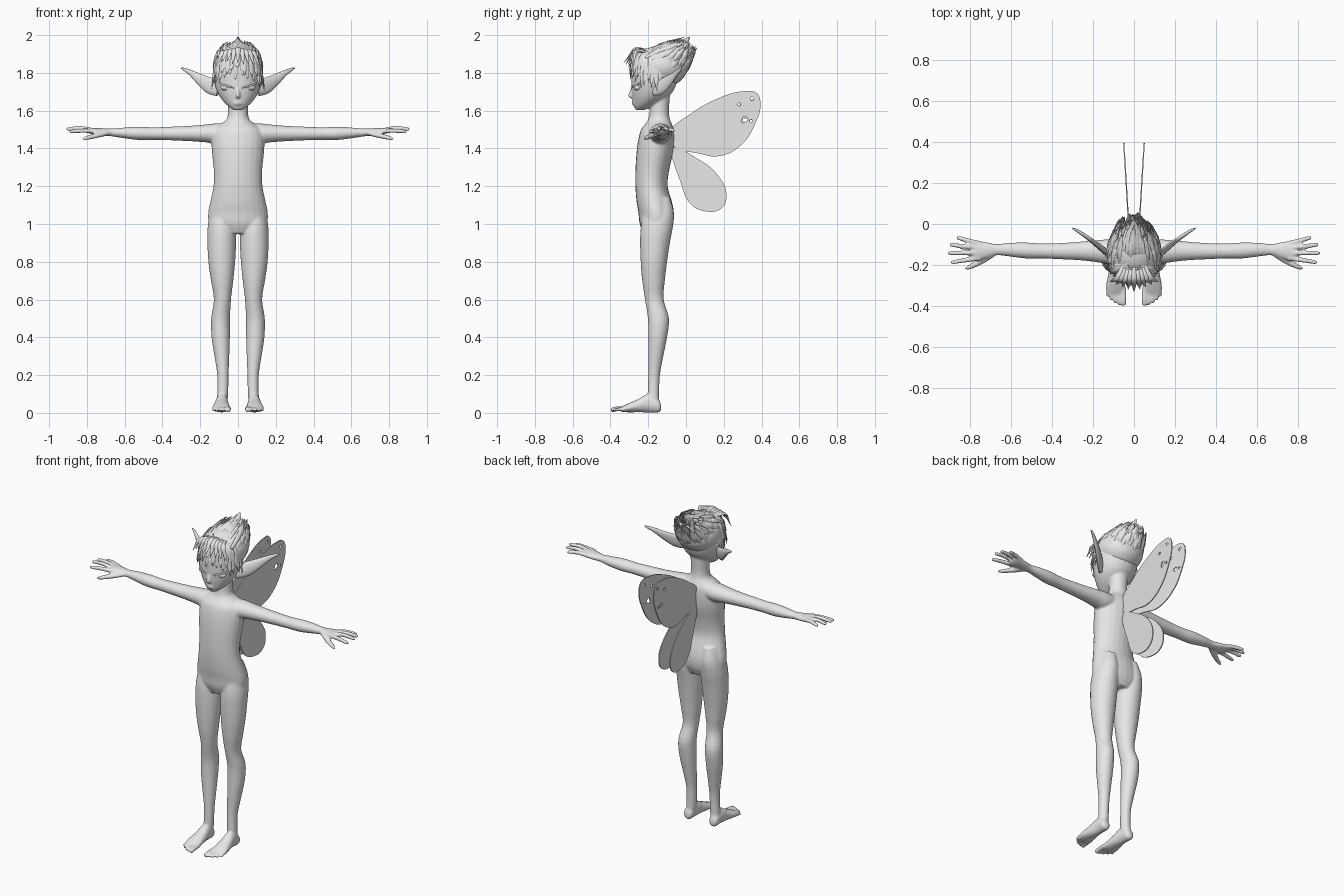
import bpy, bmesh, math, random
from mathutils import Vector, Matrix

random.seed(4)
cube = bpy.data.objects.get("Cube")
if cube:
    bpy.data.objects.remove(cube, do_unlink=True)

grey = bpy.data.materials.new("plain grey")
grey.use_nodes = True
TONE = (0.8, 0.8, 0.8, 1)
grey.diffuse_color = TONE
grey.node_tree.nodes["Principled BSDF"].inputs["Base Color"].default_value = TONE


def smooth_rows(rows, n=4):
    """Catmull-Rom interpolation of rows of numbers."""
    out, last = [], len(rows) - 1
    for i in range(last):
        a, b, c, d = (rows[min(max(j, 0), last)] for j in range(i - 1, i + 3))
        for k in range(n):
            t = k / n
            out.append([q + t / 2 * (r - p + t * (2 * p - 5 * q + 4 * r - s + t * (3 * (q - r) + s - p)))
                        for p, q, r, s in zip(a, b, c, d)])
    return out + [list(rows[-1])]


def skin(bm, rings):
    """Bridge rings of points into a closed tube."""
    loops = [[bm.verts.new(p) for p in ring] for ring in rings]
    n = len(loops[0])
    faces = [bm.faces.new(loops[0]), bm.faces.new(loops[-1])]
    for a, b in zip(loops, loops[1:]):
        faces += [bm.faces.new((a[i], a[(i + 1) % n], b[(i + 1) % n], b[i])) for i in range(n)]
    bmesh.ops.recalc_face_normals(bm, faces=faces)


def loft(bm, axis, rows, side=1, sides=24):
    """Rows: position on axis, then the extents on the two other axes."""
    order = {"x": (0, 1, 2), "y": (1, 0, 2), "z": (2, 0, 1)}[axis]
    rings = []
    for t, u0, u1, v0, v1 in smooth_rows(rows):
        ring = []
        for i in range(sides):
            a = math.tau * i / sides
            p = Vector()
            p[order[0]] = t
            p[order[1]] = (u0 + u1) / 2 + (u1 - u0) / 2 * math.cos(a)
            p[order[2]] = (v0 + v1) / 2 + (v1 - v0) / 2 * math.sin(a)
            p.x *= side
            ring.append(p)
        rings.append(ring)
    skin(bm, rings)


def sweep(bm, rows, out, side=1, sides=8, n=4):
    """Rows: x, y, z, half width, half thickness (thickness faces out)."""
    rows = smooth_rows(rows, n)
    pts = [Vector(r[:3]) for r in rows]
    rings = []
    for i, r in enumerate(rows):
        tangent = (pts[min(i + 1, len(pts) - 1)] - pts[max(i - 1, 0)]).normalized()
        across = tangent.cross(out).normalized()
        up = across.cross(tangent)
        ring = []
        for k in range(sides):
            a = math.tau * k / sides
            p = pts[i] + across * r[3] * math.cos(a) + up * r[4] * math.sin(a)
            p.x *= side
            ring.append(p)
        rings.append(ring)
    skin(bm, rings)


def ball(bm, centre, size):
    m = Matrix.Translation(centre) @ Matrix.Diagonal((*size, 1))
    bmesh.ops.create_uvsphere(bm, u_segments=24, v_segments=14, radius=1, matrix=m)


def finish(bm, name, angle=60):
    mesh = bpy.data.meshes.new(name)
    bm.to_mesh(mesh)
    bm.free()
    ob = bpy.data.objects.new(name, mesh)
    bpy.context.collection.objects.link(ob)
    mesh.materials.append(grey)
    select(ob)
    bpy.ops.object.shade_smooth_by_angle(angle=math.radians(angle))
    return ob


def select(ob):
    bpy.ops.object.select_all(action="DESELECT")
    ob.select_set(True)
    bpy.context.view_layer.objects.active = ob


# Body: doll-like torso, neck and head
body = bmesh.new()
loft(body, "z", [(z, -w, w, f, b) for z, w, f, b in (
    (.95, .1, -.225, -.09), (1, .152, -.245, -.068), (1.06, .158, -.252, -.064), (1.12, .146, -.262, -.075),
    (1.2, .13, -.268, -.097), (1.28, .128, -.268, -.09), (1.38, .138, -.262, -.068), (1.45, .14, -.252, -.062),
    (1.5, .128, -.238, -.065), (1.53, .09, -.215, -.075), (1.555, .06, -.2, -.085), (1.6, .053, -.192, -.09),
    (1.68, .055, -.19, -.085))])
loft(body, "z", [(z, -w, w, f, b) for z, w, f, b in (
    (1.603, .022, -.265, -.22), (1.622, .05, -.275, -.18), (1.655, .083, -.282, -.12), (1.7, .11, -.288, -.07),
    (1.76, .127, -.29, -.045), (1.83, .128, -.285, -.035), (1.9, .09, -.24, -.06), (1.93, .03, -.18, -.11))])
sweep(body, [(0, -.28, 1.73, .008, .008), (0, -.29, 1.7, .009, .009), (0, -.297, 1.68, .013, .01),
             (0, -.285, 1.668, .009, .006)], Vector((0, -1, 0)))
for z in (1.636, 1.647):
    ball(body, (0, -.276, z), (.022, .011, .006))

for s in (1, -1):
    # Legs and feet
    loft(body, "z", [(.03, .06, .115, -.2, -.14), (.1, .052, .11, -.203, -.142), (.2, .05, .11, -.2, -.138),
                     (.3, .046, .125, -.2, -.12), (.4, .043, .14, -.2, -.1), (.5, .042, .142, -.202, -.09),
                     (.6, .037, .128, -.217, -.118), (.7, .025, .143, -.232, -.112), (.8, .015, .157, -.24, -.1),
                     (.9, .01, .162, -.243, -.085), (.98, .012, .161, -.24, -.07), (1.06, .02, .148, -.225, -.064),
                     (1.14, .035, .12, -.2, -.085)], s)
    loft(body, "y", [(-.132, .075, .1, .015, .04), (-.145, .06, .115, .002, .07), (-.2, .053, .118, .002, .1),
                     (-.25, .048, .127, .003, .075), (-.31, .041, .138, .003, .048), (-.345, .045, .133, .006, .03)], s)
    for i in range(5):
        x, r = (.05, .07, .0895, .109, .1275)[i], (.0135, .009, .009, .009, .0085)[i]
        tip = -.398 + .0035 * i * i * .8
        sweep(body, [(x, -.315, .024, r, r), (x, tip + .025, .02, r, r), (x + .002, tip + .006, .015, r, r),
                     (x + .002, tip, .013, r / 2, r / 2)], Vector((0, 0, 1)), s)
    # Arms, palms and fingers
    loft(body, "x", [(.04, -.19, -.08, 1.44, 1.53), (.12, -.195, -.075, 1.425, 1.532), (.17, -.188, -.078, 1.432, 1.527),
                     (.25, -.178, -.085, 1.438, 1.52), (.36, -.172, -.093, 1.443, 1.515), (.45, -.168, -.095, 1.445, 1.512),
                     (.53, -.168, -.09, 1.445, 1.515), (.61, -.158, -.092, 1.455, 1.51), (.67, -.153, -.098, 1.464, 1.505),
                     (.72, -.168, -.088, 1.468, 1.507), (.77, -.178, -.083, 1.474, 1.509), (.795, -.17, -.09, 1.483, 1.503)], s)
    for y0, x, y, z in ((-.166, .893, -.186, 1.49), (-.141, .908, -.142, 1.503),
                        (-.117, .9, -.102, 1.502), (-.096, .866, -.068, 1.495)):
        sweep(body, [(.75, y0, 1.492, .013, .013), ((.75 + x) / 2, (y0 + y) / 2, z + .004, .0125, .0125),
                     (x - .012, y, z, .0105, .0105), (x, y, z - .001, .006, .006)], Vector((0, 0, 1)), s)
    sweep(body, [(.69, -.145, 1.483, .018, .014), (.74, -.178, 1.47, .017, .014), (.795, -.207, 1.457, .013, .012),
                 (.823, -.219, 1.45, .006, .006)], Vector((0, 0, 1)), s)

ob = finish(body, "body")
remesh = ob.modifiers.new("fuse", "REMESH")
remesh.mode, remesh.voxel_size, remesh.use_smooth_shade = "VOXEL", .0055, True
relax = ob.modifiers.new("relax", "SMOOTH")
relax.factor, relax.iterations = .5, 7
for m in ("fuse", "relax"):
    bpy.ops.object.modifier_apply(modifier=m)

# Ears, half-closed eyes and lashes
for s, label in ((1, "left"), (-1, "right")):
    ear = bmesh.new()
    sweep(ear, [(.1, -.17, 1.705, .03, .013), (.145, -.13, 1.73, .042, .013), (.2, -.085, 1.765, .029, .011),
                (.25, -.05, 1.8, .015, .009), (.285, -.028, 1.819, .008, .006), (.302, -.02, 1.825, .002, .002)],
          Vector((.45, -.85, .1)), s, 12)
    finish(ear, label + "_ear")
    eye = bmesh.new()
    ball(eye, (s * .058, -.25, 1.722), (.034, .026, .018))
    finish(eye, label + "_eye")
    lash = bmesh.new()
    sweep(lash, [(.022, -.287, 1.72, .002, .002), (.05, -.281, 1.728, .005, .004), (.082, -.259, 1.738, .005, .004),
                 (.104, -.234, 1.75, .002, .002)], Vector((0, -1, 0)), s)
    finish(lash, label + "_eyelash")

# Hair: a scalp cap with tapering locks over it
CENTRE, PEAK = Vector((0, -.14, 1.83)), Vector((0, .02, 1.99))
cap = bmesh.new()
ball(cap, CENTRE + Vector((0, .012, .005)), (.134, .137, .112))
sweep(cap, [(0, -.15, 1.88, .085, .06), (0, -.08, 1.915, .065, .045), (0, -.02, 1.95, .03, .025), (*PEAK, .003, .003)],
      Vector((0, -.6, .8)), 1, 12)
bmesh.ops.bisect_plane(cap, geom=cap.verts[:] + cap.edges[:] + cap.faces[:], plane_co=(0, -.2, 1.77),
                       plane_no=(0, -.75, -.66), clear_outer=True)
finish(cap, "hair_cap")


def lock(bm, root, mid, tip, w):
    out = (mid - CENTRE).normalized()
    sweep(bm, [(*root, w * .6, w * .4), (*mid, w, w * .45), (*mid.lerp(tip, .6), w * .65, w * .3),
               (*tip, .001, .001)], out, 1, 6, 3)


# Locks on the sides and back flow backwards and up to a peak
locks = bmesh.new()
for row, count in ((-50, 14), (-36, 18), (-22, 22), (-8, 22), (6, 22), (20, 20), (36, 18), (52, 14)):
    for i in range(count):
        turn = math.radians(-120 + 240 * i / (count - 1) + random.uniform(-6, 6))
        lift = math.radians(row + random.uniform(-6, 6))
        way = Vector((math.sin(turn) * math.cos(lift), math.cos(turn) * math.cos(lift), math.sin(lift)))
        root = CENTRE + Vector((way.x * .124, way.y * .134, way.z * .108))
        tip = root.lerp(PEAK, random.uniform(.48, .66))
        spread = Vector((way.x, max(way.y, 0), way.z * .25)) * random.uniform(.03, .05)
        lock(locks, root, root.lerp(tip, .4) + Vector((way.x, way.y, way.z * .5)) * .024, tip + spread,
             random.uniform(.011, .016))
for i in range(13):
    x = (i - 6) * .011
    lock(locks, Vector((x * 1.6, -.215, 1.895 - abs(x) * .2)),
         Vector((x * 1.5, -.13 + random.uniform(-.01, .01), 1.955 - abs(x) * .5)),
         PEAK + Vector((x * .7, random.uniform(-.06, 0), -abs(x) * .9)), .014)
finish(locks, "back_hair_locks")

# Fringe fanning over the brow, with a tuft curling forward
fringe = bmesh.new()
for layer in range(2):
    for i in range(15):
        turn = math.radians(-106 + 14.5 * i + random.uniform(-4, 4) + layer * 7)
        sx, cy = math.sin(turn), math.cos(turn)
        low = 1.782 + layer * .03 + random.uniform(-.018, .018) - .07 * sx * sx
        lock(fringe, Vector((sx * .03, -.19 - cy * .03, 1.922)),
             Vector((sx * .108, -.165 - cy * .112, 1.872 + layer * .008)),
             Vector((sx * .14, -.165 - cy * (.132 + layer * .008), low)), random.uniform(.014, .021))
for i in range(9):
    x = (i - 4) * .012
    lock(fringe, Vector((x, -.19, 1.91)), Vector((x * 1.7, -.265, 1.932 - abs(x) * .4)),
         Vector((x * 2.4, -.33 + abs(x), 1.865 - random.uniform(0, .035))), .014)
finish(fringe, "fringe_locks")


# Wings: thin rounded plates, the upper pair with small ragged holes
def wing(name, outline, holes, side):
    data = bpy.data.curves.new(name, "CURVE")
    data.dimensions, data.fill_mode, data.extrude, data.resolution_u = "2D", "BOTH", .003, 8
    rim = data.splines.new("BEZIER")
    rim.bezier_points.add(len(outline) - 1)
    for p, (y, z) in zip(rim.bezier_points, outline):
        p.co = (y, z, 0)
        p.handle_left_type = p.handle_right_type = "AUTO"
    rim.use_cyclic_u = True
    for y, z, r in holes:
        tear = data.splines.new("POLY")
        tear.points.add(8)
        for k, p in enumerate(tear.points):
            a, q = math.tau * k / 9, r * random.uniform(.4, 1.1)
            p.co = (y + q * math.cos(a), z + q * math.sin(a), 0, 1)
        tear.use_cyclic_u = True
    data.materials.append(grey)
    ob = bpy.data.objects.new(name, data)
    bpy.context.collection.objects.link(ob)
    select(ob)
    bpy.ops.object.convert(target="MESH")
    mesh = bpy.context.object.data
    mesh.transform(Matrix(((side * .06, 0, side, side * .026), (1, 0, 0, 0), (0, 1, 0, 0), (0, 0, 0, 1))))
    if side < 0:
        mesh.flip_normals()


UPPER = [(-.08, 1.49), (.02, 1.58), (.17, 1.665), (.31, 1.703), (.375, 1.692), (.394, 1.63), (.368, 1.534),
         (.294, 1.42), (.18, 1.36), (.07, 1.373), (-.075, 1.425)]
LOWER = [(-.08, 1.4), (.07, 1.34), (.167, 1.26), (.214, 1.158), (.188, 1.083), (.098, 1.068), (.02, 1.11),
         (-.028, 1.22), (-.08, 1.38)]
for s, label in ((1, "left"), (-1, "right")):
    wing(label + "_upper_wing", UPPER, [(.28, 1.635, .012), (.35, 1.665, .012), (.31, 1.55, .02), (.345, 1.545, .01)], s)
    wing(label + "_lower_wing", LOWER, [], s)
